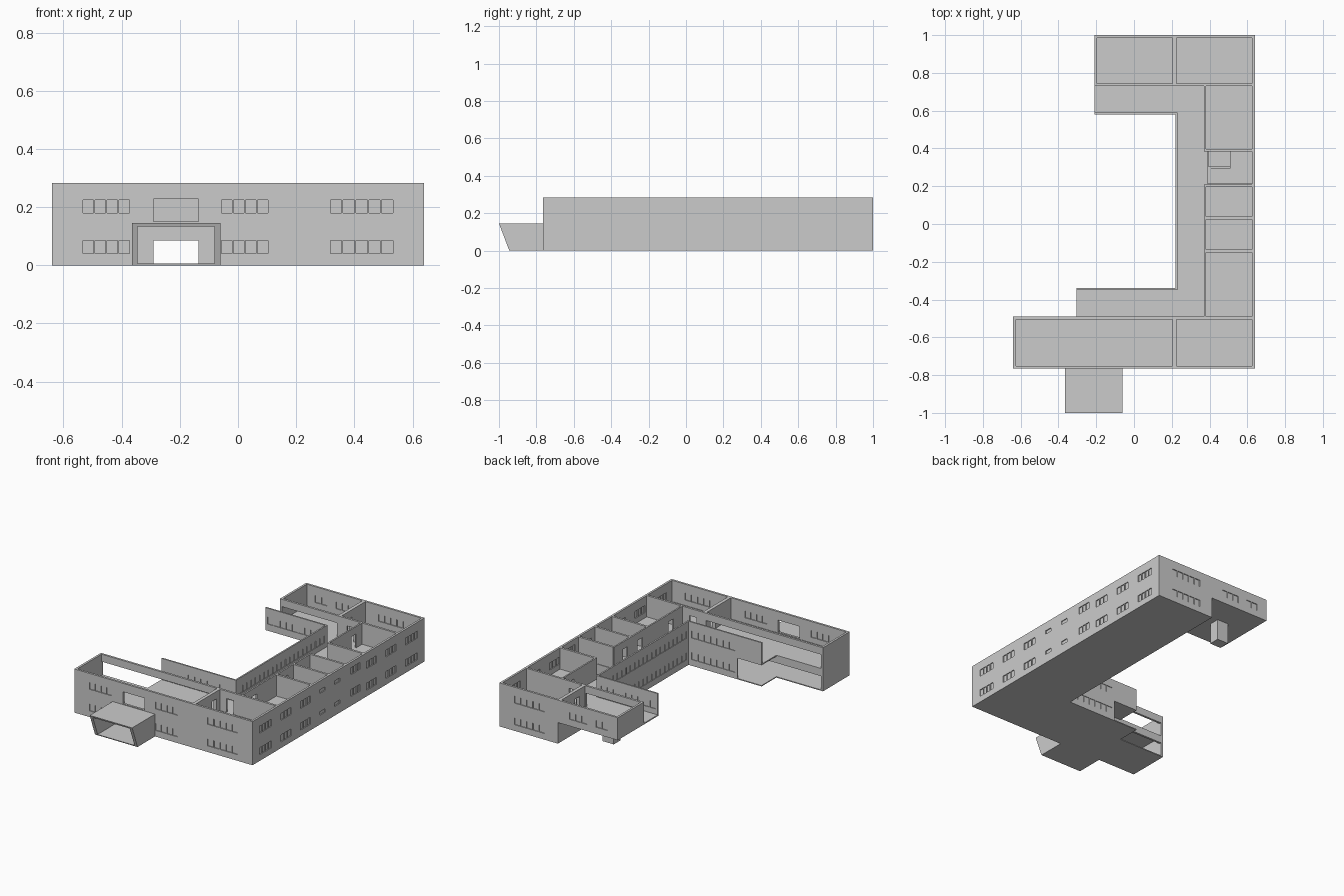
import bpy, bmesh

if "Cube" in bpy.data.objects:
    bpy.data.objects.remove(bpy.data.objects["Cube"])

H = 0.283      # top of walls
UP = 0.137     # underside of upper floor
FL = 0.145     # top of upper floor
GF = 0.006     # top of ground floor


def finish(name, bm):
    bmesh.ops.remove_doubles(bm, verts=bm.verts, dist=1e-6)
    bmesh.ops.recalc_face_normals(bm, faces=bm.faces)
    me = bpy.data.meshes.new(name)
    bm.to_mesh(me)
    bm.free()
    ob = bpy.data.objects.new(name, me)
    bpy.context.collection.objects.link(ob)
    return ob


def panel(name, place, u0, u1, v0, v1, d0, d1, holes=()):
    """Slab in u,v with rectangular holes; place(u, v, depth) gives xyz."""
    us, vs = {u0, u1}, {v0, v1}
    for a, b, c, d in holes:
        us |= {min(max(k, u0), u1) for k in (a, b)}
        vs |= {min(max(k, v0), v1) for k in (c, d)}
    us, vs = sorted(us), sorted(vs)

    def solid(i, j):
        if not (0 <= i < len(us) - 1 and 0 <= j < len(vs) - 1):
            return False
        u, v = (us[i] + us[i + 1]) / 2, (vs[j] + vs[j + 1]) / 2
        return not any(a < u < b and c < v < d for a, b, c, d in holes)

    bm = bmesh.new()

    def quad(*pts):
        bm.faces.new([bm.verts.new(place(*p)) for p in pts])

    for i in range(len(us) - 1):
        for j in range(len(vs) - 1):
            if not solid(i, j):
                continue
            a, b, c, d = us[i], us[i + 1], vs[j], vs[j + 1]
            for e in (d0, d1):
                quad((a, c, e), (b, c, e), (b, d, e), (a, d, e))
            for u, n in ((a, i - 1), (b, i + 1)):
                if not solid(n, j):
                    quad((u, c, d0), (u, d, d0), (u, d, d1), (u, c, d1))
            for v, n in ((c, j - 1), (d, j + 1)):
                if not solid(i, n):
                    quad((a, v, d0), (b, v, d0), (b, v, d1), (a, v, d1))
    return finish(name, bm)


def along_x(u, v, d): return (u, d, v)
def along_y(u, v, d): return (d, u, v)
def flat(u, v, d): return (u, v, d)


def box(name, x0, x1, y0, y1, z0, z1):
    return panel(name, flat, x0, x1, y0, y1, z0, z1)


def wall(name, place, u0, u1, d0, t, z0=0, windows=(), openings=()):
    """Wall with glazed windows and open holes."""
    panel(name, place, u0, u1, z0, H, d0, d0 + t, list(windows) + list(openings))
    for a, b, c, d in windows:
        panel(name + "_pane", place, a, b, c, d, d0 + t * .4, d0 + t * .6)


def row(a, b, n, zs=(.04, .18), h=.045, bar=.005):
    """n panes between a and b, repeated on each storey."""
    p = (b - a) / n
    return [(a + i * p + bar / 2, a + (i + 1) * p - bar / 2, z, z + h)
            for z in zs for i in range(n)]


def doors(a, w=.05):
    return [(a, a + w, GF, .095), (a, a + w, FL, .235)]


def prism(name, x0, x1, profile):
    bm = bmesh.new()
    f = bm.faces.new([bm.verts.new((x0, y, z)) for y, z in profile])
    ext = bmesh.ops.extrude_face_region(bm, geom=[f])["geom"]
    bmesh.ops.translate(bm, vec=(x1 - x0, 0, 0),
                        verts=[v for v in ext if isinstance(v, bmesh.types.BMVert)])
    return finish(name, bm)


# Floors: the plan is a bounding rectangle minus courtyard pieces
yard = [(-.64, -.305, -.5, .58), (-.305, .22, -.345, .58), (-.64, -.21, .58, 1)]
panel("ground_floor", flat, -.64, .64, -.765, 1, 0, GF, yard + [(-.64, .22, .58, 1)])
panel("upper_floor", flat, -.64, .64, -.765, 1, UP, FL, yard + [(.39, .626, .215, .385)])

T = .014
# Outer walls
wall("front_wall", along_x, -.64, .64, -.765, T,
     windows=row(-.535, -.37, 4) + row(-.06, .105, 4) + row(.315, .535, 5),
     openings=[(-.29, -.135, GF, .085), (-.29, -.135, .15, .228)])
east = row(-.695, -.567, 4) + row(.80, .93, 4)
for a in (-.475, -.278, .40, .60):
    east += row(a, a + .108, 3)
for a in (-.075, .075):
    east += row(a, a + .058, 1, (.06, .202), .023)
east += row(.24, .34, 3, (.06, .202), .045)
wall("east_wall", along_y, -.765, 1, .626, T, windows=east)
wall("back_wall", along_x, -.21, .64, 1 - T, T,
     windows=row(.315, .535, 5) + row(.01, .14, 3, (.18,)) + row(-.14, -.05, 2, (.18,)),
     openings=[(-.21, .22, 0, UP)])
wall("front_wing_end_wall", along_y, -.765, -.5, -.64, T)
wall("back_wing_end_wall", along_y, .735, 1, -.21, T, z0=UP)

# Courtyard corridor walls
wall("east_corridor_wall", along_y, -.345, .59, .22, .01, windows=row(-.32, .56, 20))
wall("front_corridor_wall", along_x, -.305, .23, -.35, .01,
     windows=row(-.115, .20, 7), openings=[(-.305, -.13, GF, UP)])
wall("back_corridor_wall", along_x, -.21, .23, .58, .01, z0=UP,
     windows=row(-.195, .20, 9, (.18,)))
panel("under_wing_wall", along_y, .58, 1, 0, UP, .22, .23, [(.63, .69, GF, .095)])

# Room walls facing the corridor; the wing halls are open under beams
wall("front_hall_wall", along_x, -.64, .64, -.505, T,
     openings=[(-.626, .20, GF, .095), (-.626, .20, FL, .235),
               (.235, .37, GF, UP * .69)] + doors(.27))
wall("back_hall_wall", along_x, -.21, .64, .73, T,
     openings=[(-.21, .22, 0, UP), (-.196, .20, FL, .235)] + doors(.27))
wall("classroom_wall", along_y, -.5, .735, .37, .01,
     openings=[(.21, .385, GF, UP), (.21, .385, FL, H)]
     + [o for a in (-.40, -.08, .07, .62) for o in doors(a)])

# Cross walls between rooms
for y in (-.15, .025, .197, .383):
    wall("room_divider", along_x, .375, .63, y, .014)
wall("front_hall_divider", along_y, -.765, -.5, .203, .022, openings=doors(-.59))
wall("back_hall_divider", along_y, .735, 1, .203, .022, z0=UP, openings=[(.80, .85, FL, .235)])

# Staircase: two flights and a landing
n, x0, run = 9, .395, .0128
for i in range(n):
    x = x0 + i * run
    za = GF + (i + 1) * .0068
    zb = FL - (i + 1) * .0068
    box("lower_flight_step", x, x + run, .215, .296, za - .01, za)
    box("upper_flight_step", x, x + run, .302, .383, zb - .01, zb)
box("stair_landing", x0 + n * run, .626, .211, .383, .064, .072)

# Support under the overhanging back wing
box("support_pier", -.055, .025, .75, .82, 0, UP)

# Entrance porch: sloped open-fronted hood
side = [(-.945, 0), (-.765, 0), (-.765, .145), (-1, .145)]
prism("porch_side_left", -.365, -.345, side)
prism("porch_side_right", -.08, -.06, side)
prism("porch_roof", -.345, -.08, [(-.996, .134), (-.765, .134), (-.765, .145), (-1, .145)])
prism("porch_floor", -.345, -.08, [(-.945, 0), (-.765, 0), (-.765, GF), (-.947, GF)])
